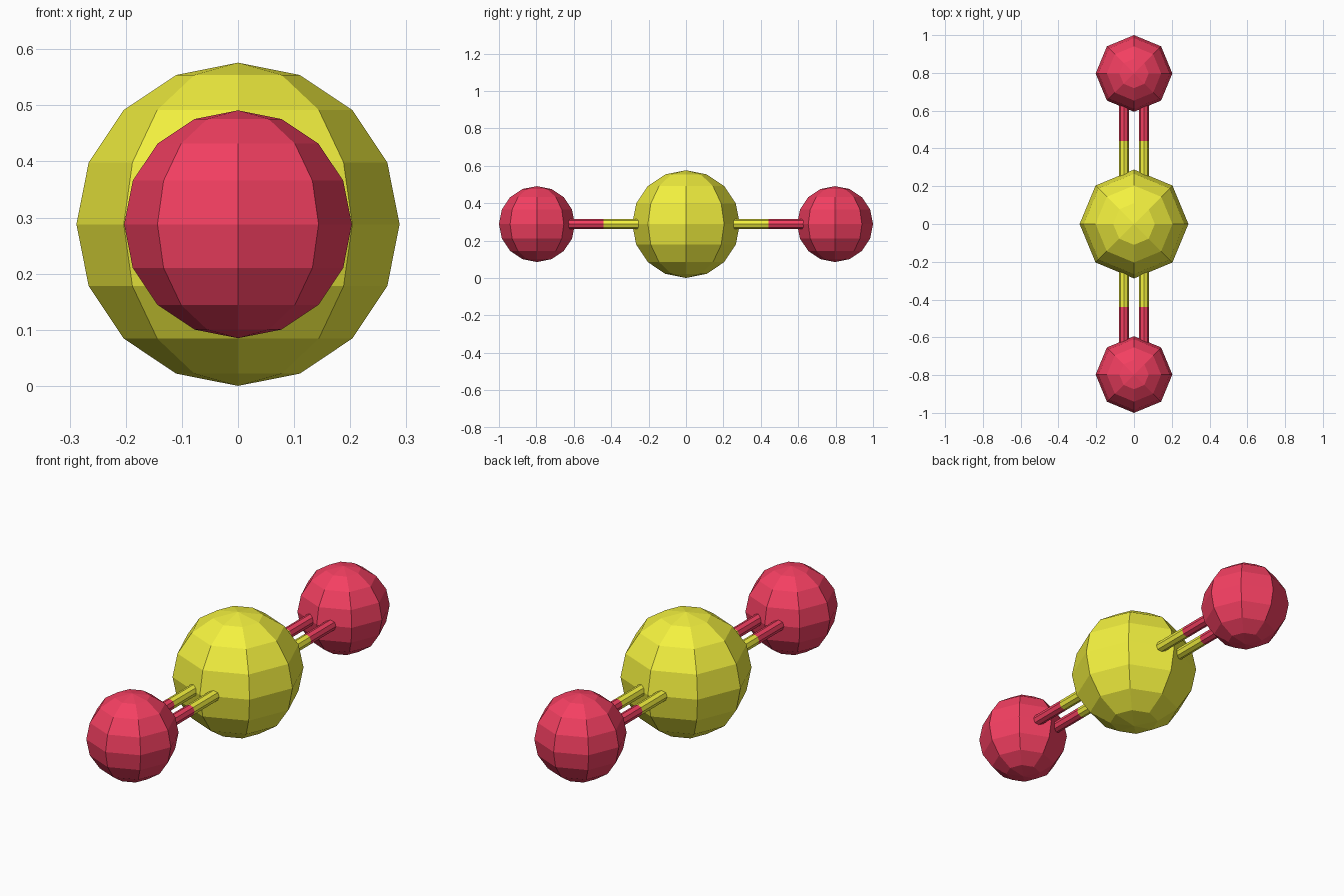
import bpy
from math import pi

if "Cube" in bpy.data.objects:
    bpy.data.objects.remove(bpy.data.objects["Cube"])

R_MID, R_END = 0.288, 0.203      # atom radii
Z = R_MID                        # height of the molecule axis
Y_END = 1.0 - R_END              # outer atom centre
SPLIT = 0.44                     # where the bond colour changes
BOND_X, BOND_R = 0.053, 0.026


def material(name, rgb):
    m = bpy.data.materials.new(name)
    m.diffuse_color = (*rgb, 1)
    m.use_nodes = True
    m.node_tree.nodes["Principled BSDF"].inputs["Base Color"].default_value = m.diffuse_color
    return m


yellow = material("yellow", (0.9, 0.88, 0.05))
red = material("red", (0.9, 0.05, 0.12))


def finish(name, mat):
    ob = bpy.context.object
    ob.name = name
    ob.data.materials.append(mat)


def atom(name, y, r, mat):
    bpy.ops.mesh.primitive_uv_sphere_add(segments=8, ring_count=8, radius=r,
                                         location=(0, y, Z))
    finish(name, mat)


def rod(name, x, y0, y1, mat):
    bpy.ops.mesh.primitive_cylinder_add(vertices=8, radius=BOND_R, depth=abs(y1 - y0),
                                        location=(x, (y0 + y1) / 2, Z),
                                        rotation=(pi / 2, 0, 0))
    finish(name, mat)


# Atoms
atom("centre_atom", 0, R_MID, yellow)
for s, end in ((-1, "front"), (1, "back")):
    atom(end + "_atom", s * Y_END, R_END, red)
    # Double bond, each rod half yellow and half red
    for x, side in ((-BOND_X, "left"), (BOND_X, "right")):
        rod(f"{end}_{side}_inner_bond", x, s * 0.24, s * SPLIT, yellow)
        rod(f"{end}_{side}_outer_bond", x, s * SPLIT, s * 0.64, red)
